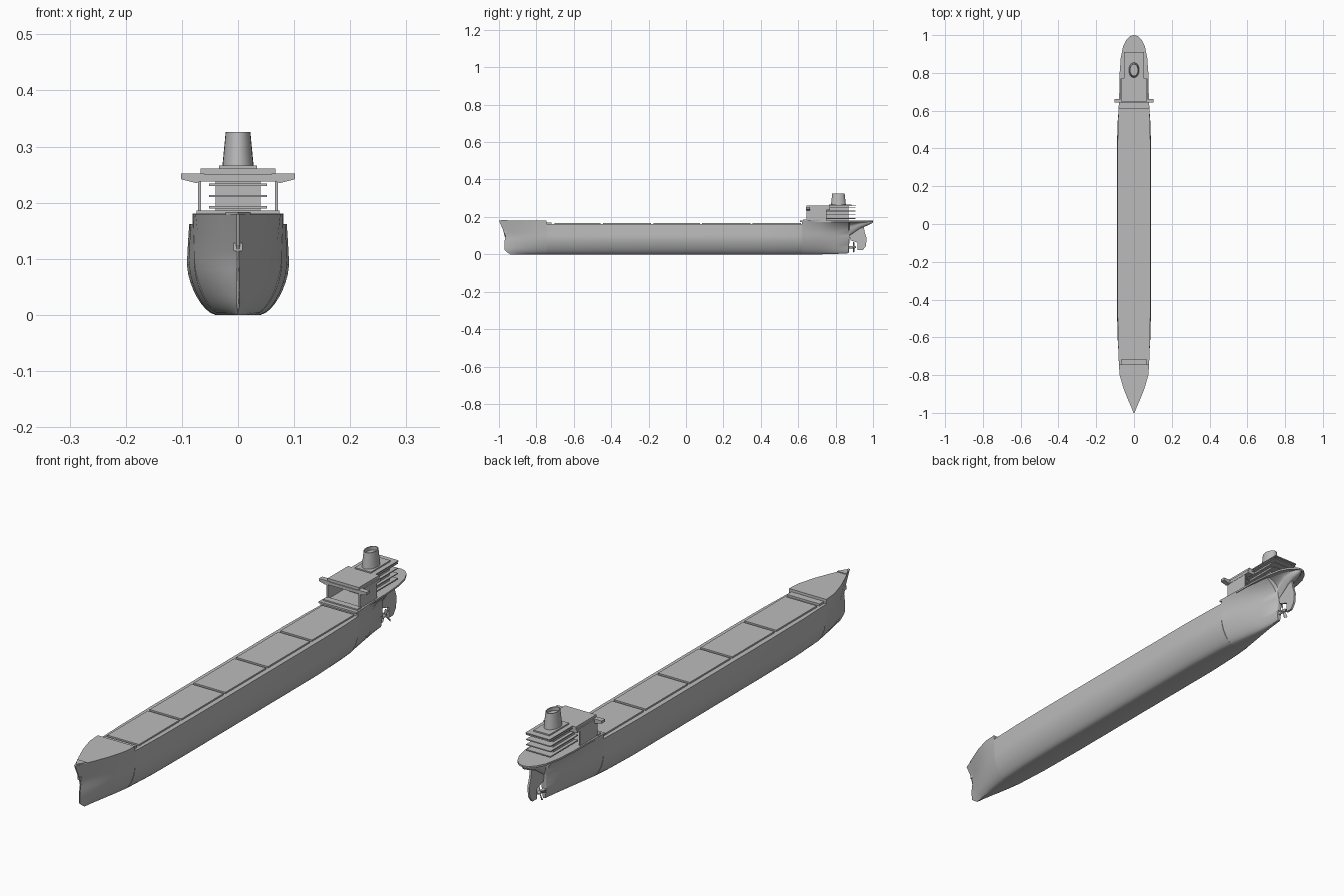
import bpy, bmesh, math
from mathutils import Vector

old = bpy.data.objects.get("Cube")
if old:
    bpy.data.objects.remove(old, do_unlink=True)

grey = bpy.data.materials.new("hull grey")
grey.use_nodes = True
grey.diffuse_color = (0.5, 0.5, 0.5, 1)
grey.node_tree.nodes["Principled BSDF"].inputs["Base Color"].default_value = (0.5, 0.5, 0.5, 1)


def finish(name, bm, smooth=None):
    bmesh.ops.recalc_face_normals(bm, faces=bm.faces)
    mesh = bpy.data.meshes.new(name)
    bm.to_mesh(mesh)
    bm.free()
    ob = bpy.data.objects.new(name, mesh)
    bpy.context.collection.objects.link(ob)
    mesh.materials.append(grey)
    if smooth:
        bpy.ops.object.select_all(action="DESELECT")
        ob.select_set(True)
        bpy.context.view_layer.objects.active = ob
        bpy.ops.object.shade_smooth_by_angle(angle=math.radians(smooth))
    return ob


def loft(name, rings, smooth=None):
    bm = bmesh.new()
    loops = [[bm.verts.new(p) for p in ring] for ring in rings]
    for a, b in zip(loops, loops[1:]):
        for i in range(len(a)):
            j = (i + 1) % len(a)
            bm.faces.new((a[i], a[j], b[j], b[i]))
    bm.faces.new(loops[0])
    bm.faces.new(loops[-1])
    return finish(name, bm, smooth)


def box(name, x, y, z):
    corners = [(x[0], y[0]), (x[1], y[0]), (x[1], y[1]), (x[0], y[1])]
    return loft(name, [[(a, b, h) for a, b in corners] for h in z])


def side_plate(name, half, profile):
    return loft(name, [[(s * half, y, z) for y, z in profile] for s in (-1, 1)])


def interp(table, v):
    for (a, p), (b, q) in zip(table, table[1:]):
        if v <= b:
            return p + (q - p) * (v - a) / (b - a)
    return table[-1][1]


# Hull: stations hold y, keel height, keel, middle and deck half widths, deck height
stations = [
    (-1, 0, .001, .002, .003, .18), (-.97, 0, .003, .012, .014, .18),
    (-.93, 0, .008, .028, .032, .18), (-.87, 0, .016, .048, .056, .18),
    (-.8, 0, .024, .068, .076, .18), (-.745, 0, .03, .078, .08, .18),
    (-.745, 0, .03, .078, .08, .162), (-.6, 0, .038, .087, .085, .162),
    (-.4, 0, .04, .091, .087, .162), (.4, 0, .04, .091, .087, .162),
    (.55, 0, .034, .086, .084, .162), (.62, 0, .028, .08, .081, .162),
    (.62, 0, .028, .08, .081, .18), (.72, 0, .014, .06, .077, .18),
    (.8, .002, .007, .034, .075, .18), (.87, .006, .004, .012, .069, .18),
    (.875, .1, .004, .012, .068, .18), (.93, .138, .006, .025, .058, .18),
    (.965, .152, .006, .02, .042, .18), (.99, .163, .003, .012, .024, .18),
    (1, .172, .001, .002, .003, .178),
]
stem = [(0, .06), (.02, .03), (.06, .028), (.1, .035), (.15, .014), (.18, 0)]
STEPS = 8


def section(y, keel, wb, wm, wt, top):
    mid = keel + (top - keel) * .55
    flare = 2.2 if y > .7 else 1.3
    half = []
    for i in range(STEPS + 1):
        s = (i / STEPS) ** 1.5
        w = wb + (wm - wb) * (1 - (1 - s) ** 1.6) ** .625
        half.append((w, keel + (mid - keel) * s))
    for i in range(1, 6):
        s = i / 5
        half.append((wm + (wt - wm) * s ** flare, mid + (top - mid) * s))
    blend = max(0, (-.7 - y) / .3) ** 1.5
    right = [(w, y + blend * interp(stem, z), z) for w, z in half]
    return right + [(-a, b, c) for a, b, c in reversed(right)]


loft("hull", [section(*s) for s in stations], 35)

# Cargo hatch covers, separated by narrow gaps
gaps = [-.71, -.45, -.18, .08, .35, .62]
for i, (a, b) in enumerate(zip(gaps, gaps[1:])):
    box(f"hatch_cover_{i + 1}", (-.068, .068), (a + .006, b - .006), (.155, .168))
box("forward_deck_strip", (-.07, .07), (-.745, -.718), (.155, .17))

# Bow fittings
loft("bow_platform", [[(0, -.99, z), (.022, -.955, z), (-.022, -.955, z)] for z in (.178, .183)])
box("anchor_pocket", (-.008, .008), (-.972, -.95), (.114, .128))

# Stern deck edge, a thin rounded plate
rim = [(.081, .61), (.077, .72), (.076, .8), (.07, .88), (.058, .94), (.04, .975), (.02, .995)]
outline = rim + [(0, 1)] + [(-x, y) for x, y in reversed(rim)]
loft("stern_deck", [[(x, y, z) for x, y in outline] for z in (.174, .181)])
box("deck_break", (-.074, .074), (.625, .65), (.175, .186))

# Open bridge front: side walls carrying the wheelhouse floor
for side, s in (("left", 1), ("right", -1)):
    box(f"{side}_bridge_wall", sorted((s * .066, s * .071)), (.645, .75), (.18, .242))
    wing = [(.06, .24), (.075, .235), (.102, .242), (.102, .252), (.06, .252)]
    loft(f"{side}_bridge_wing", [[(s * x, y, z) for x, z in wing] for y in (.642, .662)])
box("bridge_floor", (-.072, .072), (.642, .77), (.238, .25))
box("bridge_roof", (-.067, .067), (.645, .77), (.25, .261))

# Aft deckhouse with overhanging decks
box("deckhouse", (-.04, .04), (.74, .87), (.178, .258))
for i in range(4):
    z = .19 + i * .02
    box(f"house_deck_{i + 1}", (-.052, .052), (.735, .905), (z, z + .004))
box("house_roof", (-.052, .052), (.735, .91), (.257, .261))
box("funnel_base", (-.034, .034), (.765, .885), (.26, .266))


# Tapered funnel with a hollow mouth
def oval(rx, ry, z):
    turn = [math.tau * i / 24 for i in range(24)]
    return [(rx * math.cos(t), .815 + ry * math.sin(t), z) for t in turn]


loft("funnel", [oval(.028, .04, .264), oval(.022, .033, .326),
                oval(.019, .03, .326), oval(.019, .03, .312)], 30)

# Rudder, shaft and propeller
side_plate("rudder", .004, [(.918, .022), (.945, .022), (.962, .045), (.966, .085),
                            (.955, .12), (.95, .155), (.88, .14), (.872, .1),
                            (.88, .075), (.918, .062)])


def ring(r, y):
    turn = [math.tau * i / 12 for i in range(12)]
    return [(r * math.cos(t), y, .038 + r * math.sin(t)) for t in turn]


loft("propeller_hub", [ring(.007, .85), ring(.007, .9), ring(.003, .91)], 30)
for k in range(4):
    bm = bmesh.new()
    bmesh.ops.create_cube(bm, size=1)
    for v in bm.verts:
        width = .012 if v.co.z > 0 else .006
        v.co = Vector((v.co.x * width, v.co.y * .002 + v.co.x * .006, .016 + v.co.z * .024))
    blade = finish(f"propeller_blade_{k + 1}", bm)
    blade.location = (0, .897, .038)
    blade.rotation_euler.y = math.tau * k / 4 + .4
